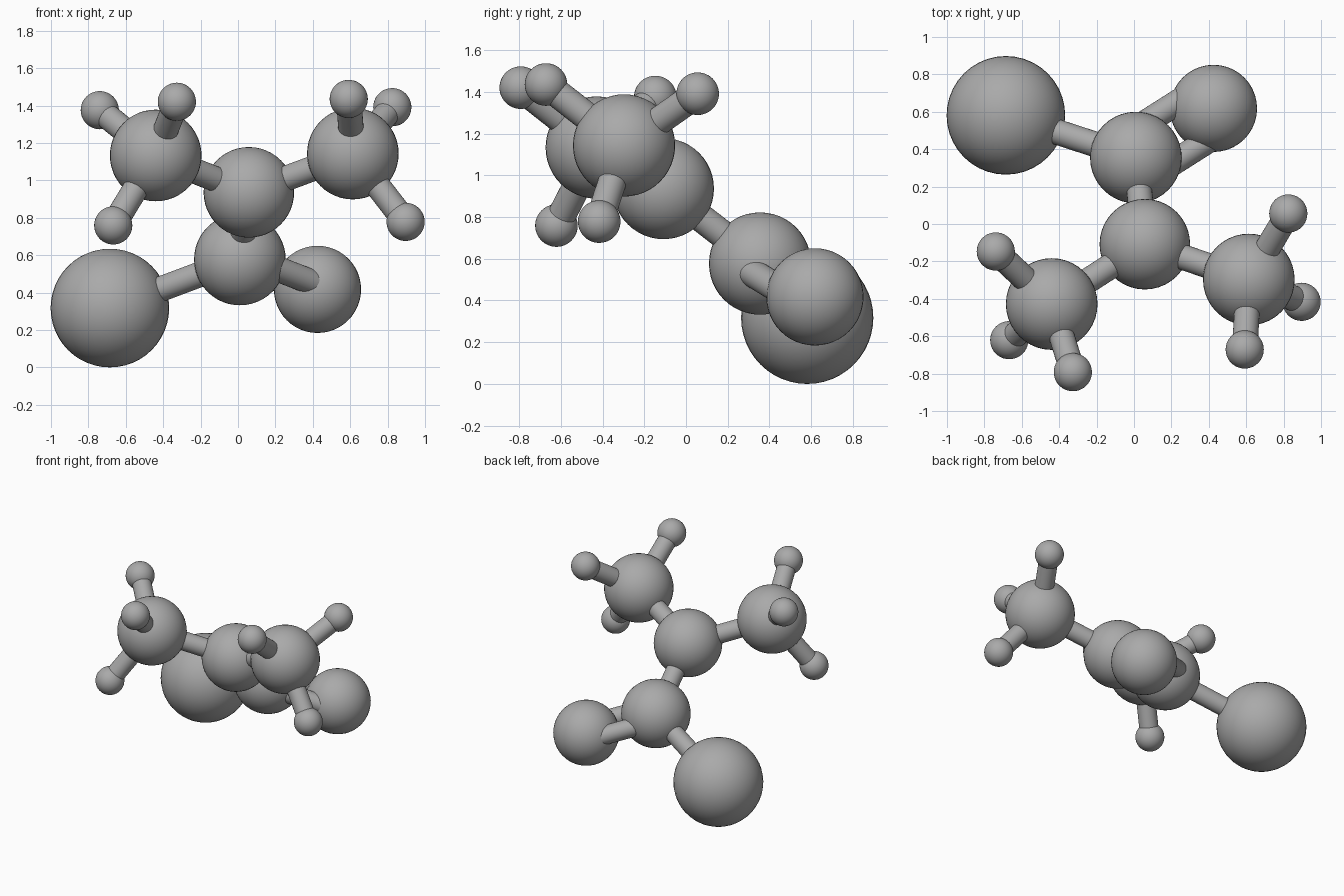
import bpy
from mathutils import Vector

cube = bpy.data.objects.get("Cube")
if cube:
    bpy.data.objects.remove(cube, do_unlink=True)

# Single neutral grey
grey = bpy.data.materials.new("neutral grey")
grey.use_nodes = True
GREY = (0.4, 0.4, 0.4, 1)
grey.diffuse_color = GREY
grey.node_tree.nodes["Principled BSDF"].inputs["Base Color"].default_value = GREY

BOND_RADIUS = 0.068


def finish(name):
    ob = bpy.context.object
    ob.name = name
    ob.data.materials.append(grey)
    bpy.ops.object.shade_smooth_by_angle()
    return ob


def ball(name, centre, radius):
    bpy.ops.mesh.primitive_uv_sphere_add(
        segments=40, ring_count=24, radius=radius, location=centre)
    finish(name)


def rod(name, start, end, shift=Vector()):
    a, b = Vector(start) + shift, Vector(end) + shift
    bpy.ops.mesh.primitive_cylinder_add(
        vertices=32, radius=BOND_RADIUS, depth=(b - a).length,
        location=(a + b) / 2, rotation=(b - a).to_track_quat("Z", "Y").to_euler())
    finish(name)


# Large balls: name -> (centre, radius)
balls = {
    "lower_hub": ((0.01, 0.355, 0.577), 0.245),
    "upper_hub": ((0.058, -0.108, 0.936), 0.242),
    "right_hub": ((-0.44, -0.428, 1.133), 0.245),
    "left_hub": ((0.614, -0.297, 1.143), 0.245),
    "biggest_ball": ((-0.685, 0.581, 0.317), 0.317),
    "double_bond_ball": ((0.425, 0.618, 0.417), 0.233),
}
for name, (centre, radius) in balls.items():
    ball(name, centre, radius)

# Single rods between the large balls
for a, b in [("lower_hub", "upper_hub"), ("upper_hub", "right_hub"),
             ("upper_hub", "left_hub"), ("lower_hub", "biggest_ball")]:
    rod(f"rod_{a}_to_{b}", balls[a][0], balls[b][0])

# Pair of parallel rods, spread sideways
start, end = (Vector(balls[n][0]) for n in ("lower_hub", "double_bond_ball"))
side = (end - start).cross(Vector((0, 0, 1))).normalized() * 0.13
for name, sign in (("front", 1), ("back", -1)):
    rod(f"double_rod_{name}", start, end, side * sign)

# Three small balls on each outer hub
small = {
    "right_hub": [(-0.327, -0.792, 1.42), (-0.739, -0.147, 1.375), (-0.667, -0.621, 0.759)],
    "left_hub": [(0.592, -0.671, 1.435), (0.825, 0.056, 1.391), (0.896, -0.416, 0.778)],
}
for hub, tips in small.items():
    for i, tip in enumerate(tips, 1):
        ball(f"{hub}_small_ball_{i}", tip, 0.102)
        rod(f"{hub}_small_rod_{i}", balls[hub][0], tip)
